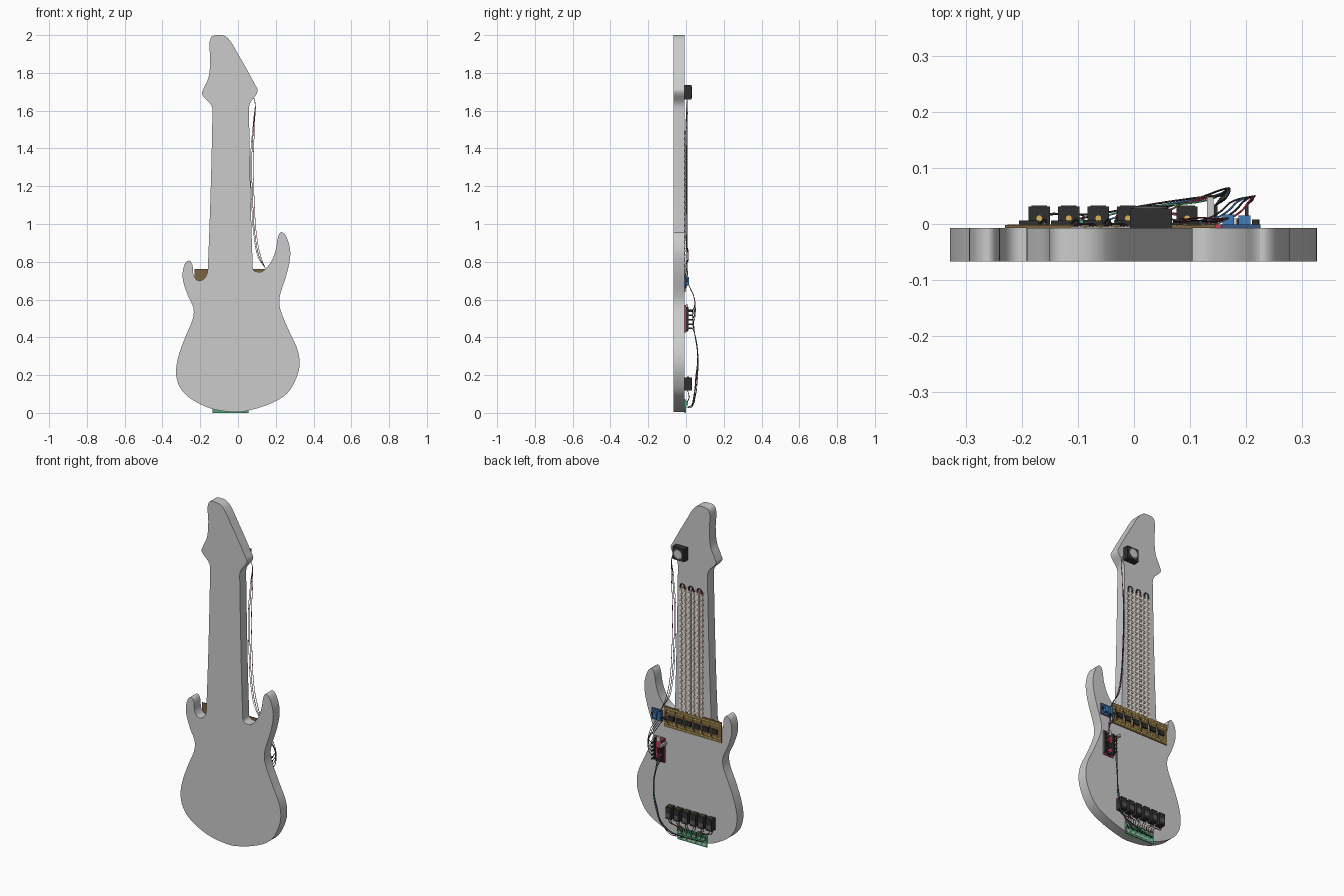
import bpy, bmesh, math, random
from mathutils import Vector, Matrix

if "Cube" in bpy.data.objects:
    bpy.data.objects.remove(bpy.data.objects["Cube"])

random.seed(4)
BACK = -0.007  # plane of the body's rear face, where all electronics sit
mats = {}


def paint(ob, rgb):
    if rgb:
        if rgb not in mats:
            mats[rgb] = bpy.data.materials.new("paint_%d" % len(mats))
            mats[rgb].diffuse_color = (*rgb, 1)
        ob.data.materials.append(mats[rgb])


def finish(name, bm, rgb=None):
    bmesh.ops.recalc_face_normals(bm, faces=bm.faces)
    me = bpy.data.meshes.new(name)
    bm.to_mesh(me)
    bm.free()
    ob = bpy.data.objects.new(name, me)
    bpy.context.collection.objects.link(ob)
    paint(ob, rgb)
    return ob


def boxes(name, items, rgb=None):
    """Each item is (x0, x1, y0, y1, z0, z1)."""
    bm = bmesh.new()
    for x0, x1, y0, y1, z0, z1 in items:
        m = Matrix.Translation(((x0 + x1) / 2, (y0 + y1) / 2, (z0 + z1) / 2)) @ Matrix.Diagonal((x1 - x0, y1 - y0, z1 - z0, 1))
        bmesh.ops.create_cube(bm, size=1, matrix=m)
    return finish(name, bm, rgb)


def discs(name, centres, r, depth, axis, rgb):
    bm = bmesh.new()
    rot = Matrix.Rotation(math.pi / 2, 4, 'X') if axis == 'Y' else Matrix()
    for c in centres:
        bmesh.ops.create_cone(bm, cap_ends=True, segments=20, radius1=r, radius2=r,
                              depth=depth, matrix=Matrix.Translation(c) @ rot)
    return finish(name, bm, rgb)


def wires(name, paths, rgb, r=0.0018):
    cu = bpy.data.curves.new(name, 'CURVE')
    cu.dimensions = '3D'
    cu.bevel_depth, cu.bevel_resolution, cu.resolution_u = r, 1, 8
    for path in paths:
        sp = cu.splines.new('BEZIER')
        sp.bezier_points.add(len(path) - 1)
        for bp, co in zip(sp.bezier_points, path):
            bp.co = co
            bp.handle_left_type = bp.handle_right_type = 'AUTO'
    ob = bpy.data.objects.new(name, cu)
    bpy.context.collection.objects.link(ob)
    paint(ob, rgb)


BLACK, WHITE, GOLD = (0.03, 0.03, 0.03), (0.85, 0.83, 0.78), (0.7, 0.45, 0.1)
RED, GREEN, BLUE = (0.55, 0.05, 0.1), (0.08, 0.4, 0.18), (0.05, 0.2, 0.5)
BROWN, SILVER = (0.2, 0.13, 0.05), (0.6, 0.6, 0.6)

# Guitar body: smooth closed outline, extruded
outline = [(-.145, 1.985), (-.09, 2.0), (-.05, 1.98), (0, 1.90), (.092, 1.735), (.104, 1.70),
           (.064, 1.64), (.058, 1.60), (.078, .77), (.09, .75), (.13, .75), (.175, .80),
           (.2, .865), (.213, .935), (.23, .957), (.257, .93), (.277, .85), (.262, .75),
           (.22, .61), (.225, .545), (.272, .43), (.315, .335), (.326, .255), (.305, .175),
           (.257, .10), (.167, .047), (.035, .008), (-.035, .005), (-.15, .025), (-.257, .08),
           (-.31, .14), (-.328, .215), (-.315, .30), (-.28, .40), (-.24, .495), (-.236, .555),
           (-.267, .625), (-.293, .715), (-.283, .785), (-.26, .806), (-.242, .785), (-.235, .73),
           (-.21, .70), (-.175, .715), (-.16, .76), (-.135, 1.60), (-.145, 1.635), (-.19, 1.685),
           (-.183, 1.715), (-.155, 1.78), (-.147, 1.87)]
pts = [Vector(p) for p in outline]
n = len(pts)
tan = [(pts[(i + 1) % n] - pts[i - 1]).normalized() for i in range(n)]
bm = bmesh.new()
ring = []
for i in range(n):
    a, b = pts[i], pts[(i + 1) % n]
    d = (b - a).length
    for k in range(5):
        t = k / 5
        p = (a * (2*t**3 - 3*t**2 + 1) + tan[i] * d * (t**3 - 2*t**2 + t)
             + b * (3*t**2 - 2*t**3) + tan[(i + 1) % n] * d * (t**3 - t**2))
        ring.append(bm.verts.new((p.x, -0.067, min(p.y, 2.0))))
face = bm.faces.new(ring)
new = bmesh.ops.extrude_face_region(bm, geom=[face])["geom"]
bmesh.ops.translate(bm, vec=(0, 0.06, 0), verts=[v for v in new if isinstance(v, bmesh.types.BMVert)])
body = finish("guitar_body", bm)
bpy.context.view_layer.objects.active = body
body.select_set(True)
bpy.ops.object.shade_smooth_by_angle(angle=math.radians(30))

# Six light strips on the neck, with lamps, resistors and joining loops at the top
sx = [-0.101 + 0.0276 * i for i in range(6)]
boxes("light_strips", [(x - .0125, x + .0125, BACK, -.005, .73, 1.495) for x in sx], WHITE)
rows = [.765 + .0305 * j for j in range(24)]
boxes("strip_lamps", [(x - .007, x + .007, -.005, -.001, z - .006, z + .006) for x in sx for z in rows], (.95, .92, .8))
boxes("strip_resistors", [(x - .009, x + .002, -.005, -.0035, z + .011, z + .016) for x in sx for z in rows], (.6, .2, .12))
boxes("strip_gaps", [(x - .0126, x - .004, -.0055, -.004, z + .019, z + .0225) for x in sx for z in rows], (.25, .18, .12))
for off, col in ((0, BLACK), (.005, RED), (-.005, BLACK)):
    wires("strip_loop", [[(sx[i] + off, -.003, 1.485), (sx[i] + .006 + off / 2, 0, 1.51), (sx[i + 1] - .006 - off / 2, 0, 1.51),
                          (sx[i + 1] - off, -.003, 1.485)] for i in (0, 2, 4)], col)

# Perforated board across the end of the neck
boxes("perf_board", [(-.23, .145, BACK, -.002, .64, .762)], BROWN)
boxes("perf_board_tracks", [(-.225, .14, -.002, -.001, z, z + .004) for z in (.65, .663, .733, .748)], GOLD)
boxes("perf_board_chips", [(x, x + .036, -.002, .006, .685, .712) for x in [-.205 + .057 * i for i in range(6)]], BLACK)
boxes("perf_board_resistors", [(x, x + .008, -.002, .003, .668, .724) for x in [-.16 + .057 * i for i in range(5)]], (.55, .42, .25))
wires("perf_board_jumpers", [[(x, -.002, .66), (x + .01, .008, .69), (x + .015, -.002, .74)]
                             for x in [-.17 + .057 * i for i in range(6)]], BLACK)

# Blue power module
boxes("power_module_plate", [(.155, .225, BACK, -.001, .665, .73)], (.04, .1, .25))
boxes("power_module_trimmer", [(.186, .208, -.001, .015, .68, .715)], BLUE)
boxes("power_module_terminal", [(.158, .178, -.001, .017, .675, .72)], BLUE)
discs("power_module_coil", [(.217, .003, .70)], .007, .01, 'Y', BLACK)

# Red controller board
boxes("controller_board", [(.14, .207, BACK, -.001, .425, .57)], RED)
boxes("controller_headers", [(.142, .15, -.001, .012, .435, .56), (.197, .205, -.001, .012, .435, .56)], BLACK)
boxes("controller_chip", [(.16, .187, -.001, .005, .475, .505), (.16, .19, -.001, .01, .43, .445)], BLACK)
boxes("controller_socket", [(.163, .184, -.001, .01, .545, .575)], SILVER)
pins = [.447, .47, .493, .516, .54]
boxes("jumper_plugs", [(x - .003, x + .003, .012, .035, z - .004, z + .004) for x in (.146, .201) for z in pins], BLACK)
boxes("controller_capacitor", [(.13, .142, BACK, .048, .535, .55)], SILVER)

# Six sensor jacks with gold contacts
jx = [-.169 + .0527 * i for i in range(6)]
boxes("sensor_jacks", [(x - .019, x + .019, BACK, .031, .118, .188) for x in jx], BLACK)
boxes("jack_seams", [(x - .014, x + .014, .031, .033, .13, .155) for x in jx], (.1, .1, .1))
discs("jack_contacts", [(x, .01, .189) for x in jx], .006, .006, 'Z', GOLD)

# Green terminal board at the bottom
boxes("terminal_board", [(-.135, .055, BACK, -.001, 0, .07)], GREEN)
tx = [-.117 + .0315 * i for i in range(6)]
boxes("terminals", [(x - .013, x + .013, -.001, .007, .038, .062) for x in tx], GREEN)
discs("terminal_screws", [(x + o, .008, .05) for x in tx for o in (-.007, .007)], .0045, .003, 'Y', SILVER)
boxes("terminal_pads", [(x - .01, x + .01, -.001, .001, .01, .022) for x in tx], SILVER)

# Short leads between jacks and terminals
for off, col in ((-.007, RED), (.007, BLACK)):
    wires("jack_lead", [[(j + off, .008, .12), (j + off, .014, .098), (t + off, .016, .08), (t + off, .006, .055)]
                        for j, t in zip(jx, tx)], col)

# Long harness from controller to terminals, bulging off the body
cols = [BLACK, GREEN, BLUE, RED, BLACK, BROWN]
for i, (t, col) in enumerate(zip(tx, cols)):
    j = lambda: random.uniform(-.006, .006)
    wires("harness_wire", [[(.146, .034, pins[i % 5]), (.158 + j(), .046, .42), (.168 + j() / 2, .062 + j() / 2, .3),
                            (.155 + j(), .055 + j(), .17), (.115 + j(), .042 + j(), .075),
                            ((t + .1) / 2, .028, .035 + j()), (t, .005, .03)]], col)

# Leads between controller, power module and perforated board
for i, col in enumerate((RED, BLACK, BLUE, BLACK)):
    wires("power_lead", [[(.201, .034, pins[i + 1]), (.212, .046, pins[i + 1] + .03), (.205 - .01 * i, .04, .62),
                          (.19 - .012 * i, .022, .66), (.168 - .012 * i, .01, .69), (.125 - .01 * i, 0, .70)]], col)

# Speaker on the headstock
boxes("speaker_box", [(-.007, .068, BACK, .028, 1.66, 1.735)], BLACK)
discs("speaker_rim", [(.03, .029, 1.698)], .031, .004, 'Y', (.12, .12, .12))
discs("speaker_cone", [(.03, .030, 1.698)], .025, .005, 'Y', (.75, .75, .75))

# Loose speaker leads hanging beside the neck
for o, y, col in ((0, .004, BLACK), (.008, .009, RED), (-.006, .0, SILVER)):
    wires("speaker_lead", [[(.066, .008, 1.69), (.086, .006, 1.66), (.085 + o / 2, y, 1.55), (.074 + o, y, 1.38), (.078 + o, y, 1.12),
                            (.093 + o, y, .92), (.115 + o, y + .002, .82), (.145, y, .765), (.168, .01, .72)]], col, .0015)

for m in bpy.data.materials:
    if m.users and not m.is_grease_pencil:
        m.use_nodes = True
        m.node_tree.nodes["Principled BSDF"].inputs["Base Color"].default_value = m.diffuse_color
